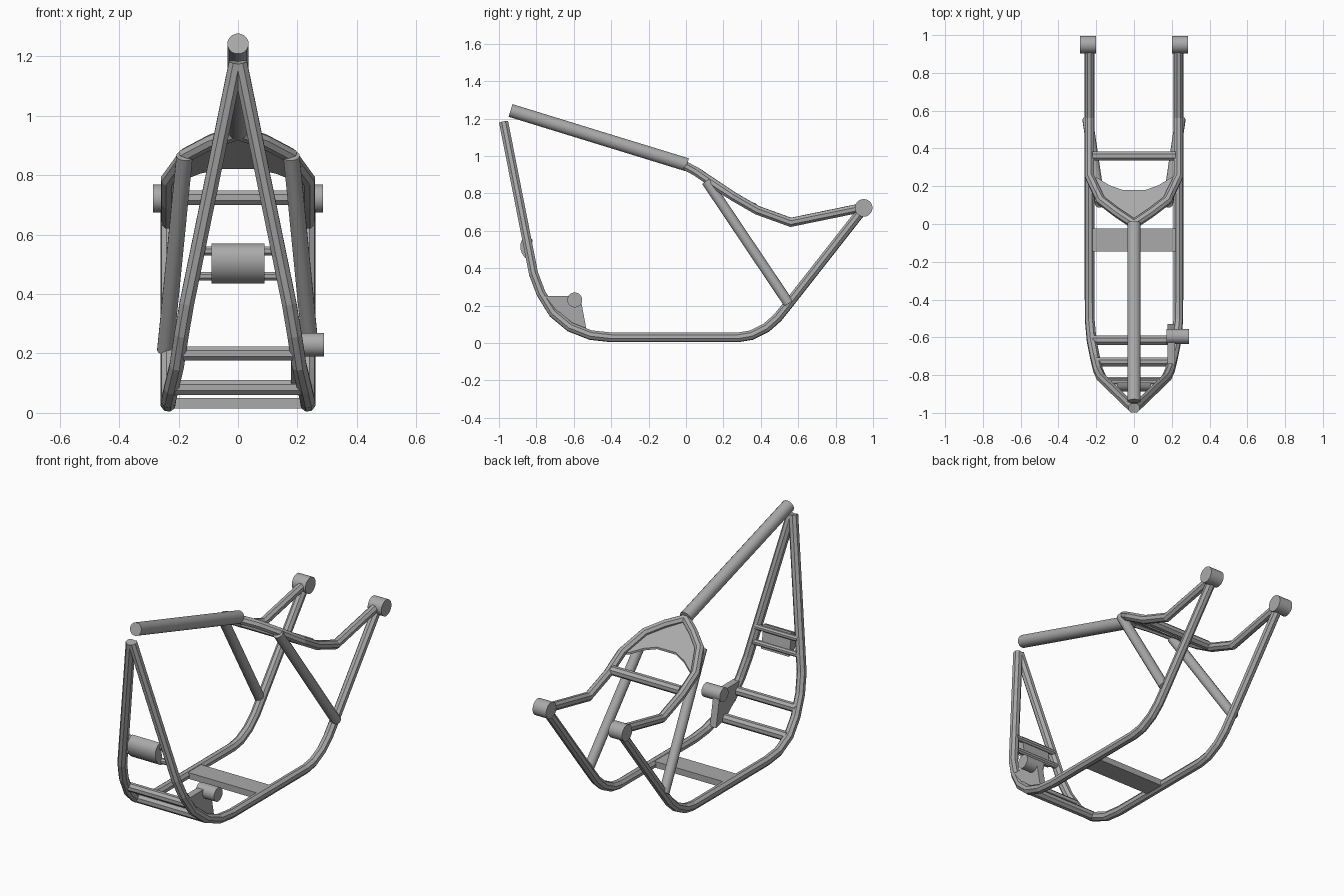
import bpy, bmesh, math
from mathutils import Vector

if "Cube" in bpy.data.objects:
    bpy.data.objects.remove(bpy.data.objects["Cube"])

steel = bpy.data.materials.new("steel_grey")
steel.diffuse_color = (0.40, 0.40, 0.40, 1)
steel.use_nodes = True
steel.node_tree.nodes["Principled BSDF"].inputs["Base Color"].default_value = steel.diffuse_color


def finish(obj, smooth):
    obj.data.materials.clear()
    obj.data.materials.append(steel)
    bpy.ops.object.select_all(action='DESELECT')
    obj.select_set(True)
    bpy.context.view_layer.objects.active = obj
    if smooth:
        bpy.ops.object.shade_smooth_by_angle(angle=math.radians(35))


def sweep(name, pts, radius, sides=8, smooth=False):
    """Capped tube along a path, with mitred joints."""
    pts = [Vector(p) for p in pts]
    n = len(pts)
    dirs = [(pts[i + 1] - pts[i]).normalized() for i in range(n - 1)]
    bm = bmesh.new()
    up = Vector((1, 0, 0)) if abs(dirs[0].x) < 0.8 else Vector((0, 0, 1))
    u = (up - dirs[0] * up.dot(dirs[0])).normalized()
    v = dirs[0].cross(u)
    ring = []
    for k in range(sides):
        a = 2 * math.pi * (k + 0.5) / sides
        ring.append(pts[0] + (u * math.cos(a) + v * math.sin(a)) * radius)
    rings = [ring]
    for i in range(1, n):
        d = dirs[i - 1]
        plane = (d + dirs[i]).normalized() if i < n - 1 else d
        ring = [p + d * ((pts[i] - p).dot(plane) / d.dot(plane)) for p in ring]
        rings.append(ring)
    vs = [[bm.verts.new(p) for p in r] for r in rings]
    for a, b in zip(vs, vs[1:]):
        for k in range(sides):
            m = (k + 1) % sides
            bm.faces.new((a[k], a[m], b[m], b[k]))
    bm.faces.new(vs[0][::-1])
    bm.faces.new(vs[-1])
    return to_object(name, bm, smooth)


def to_object(name, bm, smooth=False):
    bmesh.ops.recalc_face_normals(bm, faces=bm.faces)
    me = bpy.data.meshes.new(name)
    bm.to_mesh(me)
    bm.free()
    obj = bpy.data.objects.new(name, me)
    bpy.context.collection.objects.link(obj)
    finish(obj, smooth)
    return obj


def prism(name, outline, offset, smooth=False):
    """Flat outline extruded by an offset vector."""
    bm = bmesh.new()
    f = bm.faces.new([bm.verts.new(p) for p in outline])
    out = bmesh.ops.extrude_face_region(bm, geom=[f])
    moved = [g for g in out["geom"] if isinstance(g, bmesh.types.BMVert)]
    bmesh.ops.translate(bm, verts=moved, vec=offset)
    return to_object(name, bm, smooth)


# Backbone tube
sweep("backbone", [(0, -0.938, 1.243), (0, 0.005, 0.953)], 0.036, 16, True)

for s, side in ((1, "right"), (-1, "left")):
    # Front down tube, lower cradle rail and rear stay
    cradle = [(0.006, -0.975, 1.18), (0.172, -0.815, 0.37), (0.190, -0.775, 0.265),
              (0.206, -0.71, 0.16), (0.224, -0.62, 0.085), (0.234, -0.51, 0.042),
              (0.235, -0.40, 0.03), (0.235, 0.28, 0.03), (0.235, 0.35, 0.042),
              (0.235, 0.43, 0.082), (0.235, 0.49, 0.135), (0.235, 0.55, 0.21),
              (0.235, 0.95, 0.72)]
    sweep(side + "_cradle_tube", [(s * x, y, z) for x, y, z in cradle], 0.0265, 8)

    # Upper rail under the seat
    rail = [(0.0, 0.0, 0.945), (0.09, 0.06, 0.913), (0.175, 0.125, 0.868),
            (0.235, 0.25, 0.785), (0.235, 0.38, 0.71), (0.235, 0.56, 0.645),
            (0.235, 0.95, 0.725)]
    sweep(side + "_upper_rail", [(s * x, y, z) for x, y, z in rail], 0.0255, 8)

    # Diagonal strut and axle lug
    sweep(side + "_strut", [(s * 0.18, 0.11, 0.865), (s * 0.245, 0.55, 0.21)],
          0.028, 14, True)
    sweep(side + "_axle_lug", [(s * 0.2, 0.95, 0.722), (s * 0.287, 0.95, 0.722)],
          0.047, 24, True)

# Cross bars
for name, y, z, r, half in (("seat_cross_bar", 0.36, 0.725, 0.0265, 0.22),
                            ("front_cross_bar", -0.73, 0.2, 0.025, 0.20),
                            ("lower_cross_bar", -0.615, 0.085, 0.027, 0.22),
                            ("upper_mount_bar", -0.835, 0.545, 0.016, 0.135),
                            ("lower_mount_bar", -0.825, 0.46, 0.016, 0.15)):
    sweep(name, [(-half, y, z), (half, y, z)], r, 8)

# Front mount block with a rounded face
block = []
for k in range(9):
    a = math.pi * k / 8
    block.append((-0.09, -0.828 - 0.058 * math.sin(a) - 0.012 * math.cos(a),
                  0.503 + 0.067 * math.cos(a)))
prism("front_mount_block", block, (0.18, 0, 0), True)

# Belly plate between the lower rails
prism("belly_plate", [(-0.22, -0.145, 0.014), (0.22, -0.145, 0.014),
                      (0.22, -0.025, 0.014), (-0.22, -0.025, 0.014)], (0, 0, 0.036))

# Pedal bracket and its pivot on the right side
prism("pedal_bracket", [(0.178, -0.77, 0.252), (0.178, -0.59, 0.252),
                        (0.178, -0.56, 0.22), (0.178, -0.53, 0.06),
                        (0.178, -0.62, 0.085), (0.178, -0.71, 0.16)], (0.04, 0, 0))
sweep("pedal_pivot", [(0.172, -0.595, 0.23), (0.29, -0.595, 0.23)], 0.04, 24, True)

# Seat gusset: sloping plate with a concave rear edge
half = [(0.09, 0.06), (0.175, 0.125), (0.235, 0.25), (0.195, 0.245),
        (0.13, 0.205), (0.06, 0.18)]
edge = [(0, 0.0)] + half + [(-x, y) for x, y in reversed(half)]
prism("seat_gusset", [(x, y, 0.952 - 0.66 * y) for x, y in edge], (0, 0, -0.012))
